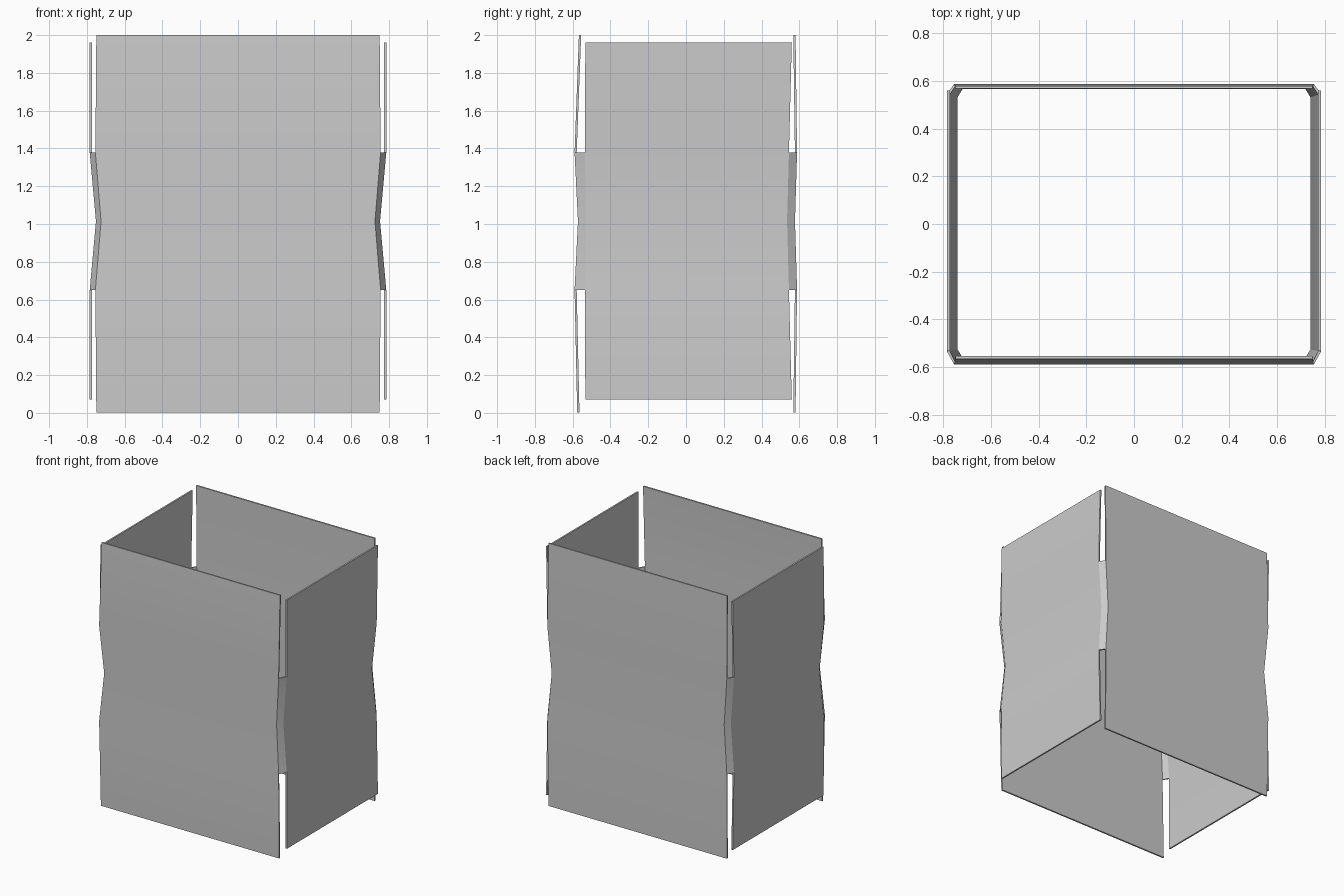
import bpy, bmesh

if "Cube" in bpy.data.objects:
    bpy.data.objects.remove(bpy.data.objects["Cube"])

bm = bmesh.new()


# eight-sided ring: front, right, back, left panels with chamfered corners
def ring(z, panel_x, side_x, front_y, back_y, front_c, back_c):
    pts = [(-panel_x, front_y), (panel_x, front_y), (side_x, front_c), (side_x, back_c),
           (panel_x, back_y), (-panel_x, back_y), (-side_x, back_c), (-side_x, front_c)]
    return [bm.verts.new((x, y, z)) for x, y in pts]


# pinched middle band
low = ring(0.65, 0.755, 0.785, -0.59, 0.588, -0.535, 0.545)
mid = ring(1.015, 0.725, 0.752, -0.572, 0.577, -0.53, 0.535)
top = ring(1.378, 0.755, 0.785, -0.59, 0.588, -0.535, 0.545)
for a, b in ((low, mid), (mid, top)):
    for i in range(8):
        j = (i + 1) % 8
        bm.faces.new((a[i], a[j], b[j], b[i]))


# flap hanging off one panel edge of the band
def flap(base, i, p, q, up):
    a, b = base[i], base[i + 1]
    c, d = bm.verts.new(q), bm.verts.new(p)
    bm.faces.new((a, b, c, d) if up else (b, a, d, c))


for base, up, z_long, z_short in ((top, True, 2.0, 1.96), (low, False, 0.003, 0.07)):
    front_y = -0.567 if up else -0.576
    flap(base, 0, (-0.75, front_y, z_long), (0.75, front_y, z_long), up)
    flap(base, 2, (0.785, -0.533, z_short), (0.785, 0.56, z_short), up)
    flap(base, 4, (0.75, 0.58, z_long), (-0.75, 0.58, z_long), up)
    flap(base, 6, (-0.785, 0.56, z_short), (-0.785, -0.533, z_short), up)

mesh = bpy.data.meshes.new("sleeve")
bm.to_mesh(mesh)
bm.free()
sleeve = bpy.data.objects.new("folded_box_sleeve", mesh)
bpy.context.collection.objects.link(sleeve)

# sheet thickness, growing inward
solid = sleeve.modifiers.new("thickness", 'SOLIDIFY')
solid.thickness = 0.012
solid.offset = -1

bpy.context.view_layer.objects.active = sleeve
sleeve.select_set(True)
bpy.ops.object.modifier_apply(modifier=solid.name)
bpy.ops.object.shade_smooth_by_angle(angle=0.4)
